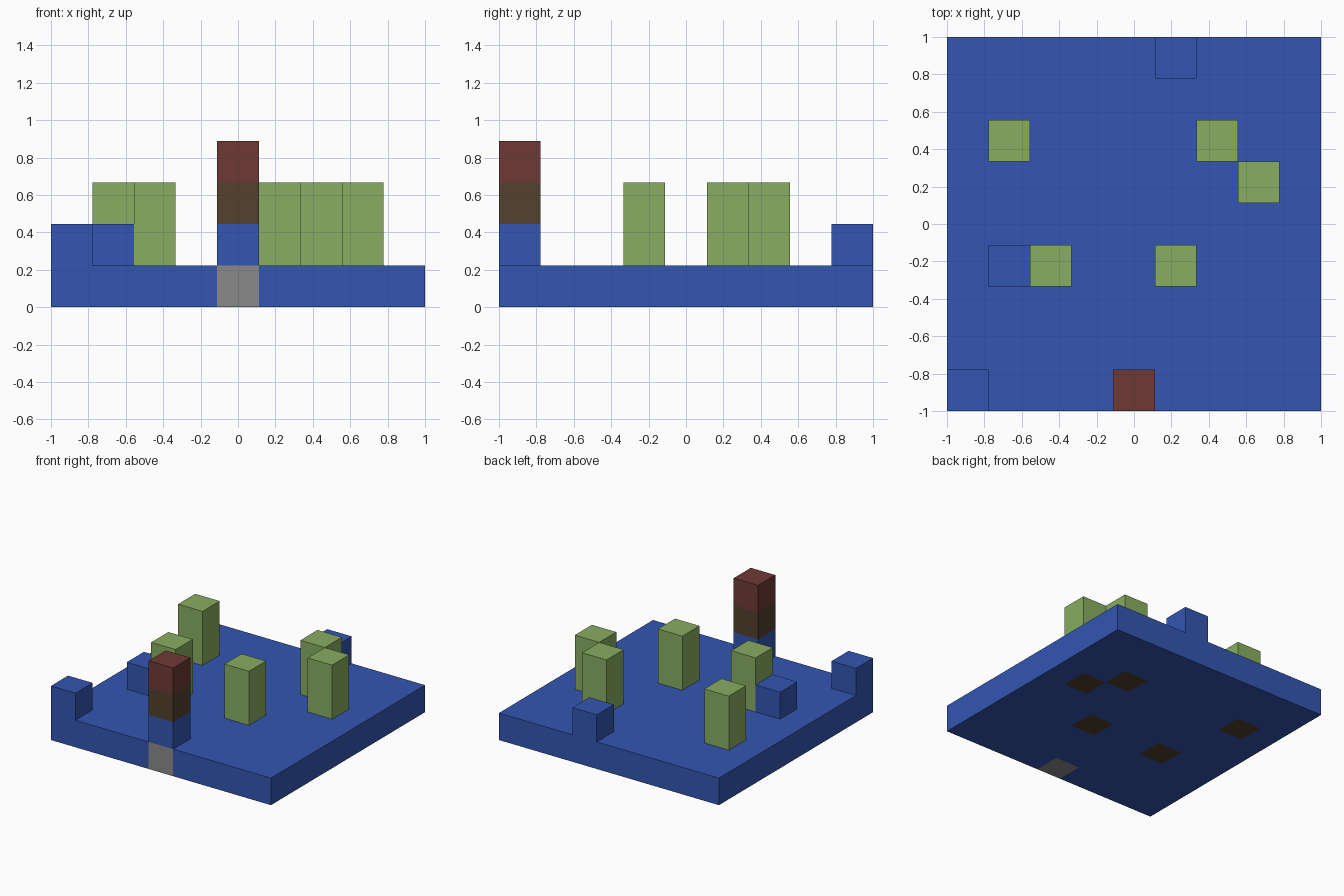
import bpy
import bmesh

CELL = 2 / 9  # the model sits on a grid of nine by nine cells

default = bpy.data.objects.get("Cube")
if default:
    bpy.data.objects.remove(default)


def linear(c):
    c /= 255
    return c / 12.92 if c <= 0.04045 else ((c + 0.055) / 1.055) ** 2.4


def material(name, rgb):
    mat = bpy.data.materials.new(name)
    mat.use_nodes = True
    colour = (*map(linear, rgb), 1)
    mat.diffuse_color = colour
    bsdf = next(n for n in mat.node_tree.nodes if n.type == "BSDF_PRINCIPLED")
    bsdf.inputs["Base Color"].default_value = colour
    return mat


blue = material("blue", (51, 86, 178))
green = material("leaf green", (137, 173, 97))
brown = material("dark brown", (83, 65, 45))
red = material("red brown", (110, 58, 53))
grey = material("stone grey", (138, 138, 138))


def add_object(name, bm, mats):
    mesh = bpy.data.meshes.new(name)
    bm.to_mesh(mesh)
    bm.free()
    for mat in mats:
        mesh.materials.append(mat)
    obj = bpy.data.objects.new(name, mesh)
    bpy.context.collection.objects.link(obj)
    return obj


def block(name, cell, layer, mat, layers=1):
    """Box standing on one grid cell, starting at a given layer."""
    bm = bmesh.new()
    bmesh.ops.create_cube(bm, size=CELL)
    bmesh.ops.scale(bm, vec=(1, 1, layers), verts=bm.verts)
    obj = add_object(name, bm, [mat])
    obj.location = (cell[0] * CELL, cell[1] * CELL, (layer + layers / 2) * CELL)
    return obj


pillar_cells = [(-3, 2), (2, 2), (3, 1), (-2, -1), (1, -1)]
cube_cells = [(-4, -4), (-3, -1), (1, 4)]
tower_cell = (0, -4)

# Base slab: pillar feet and the tower's foot go right through it
bm = bmesh.new()
bmesh.ops.create_grid(bm, x_segments=9, y_segments=9, size=1)
for face in bm.faces:
    centre = face.calc_center_median()
    cell = (round(centre.x / CELL), round(centre.y / CELL))
    face.material_index = 1 if cell in pillar_cells else 2 if cell == tower_cell else 0
base = add_object("base", bm, [blue, brown, grey])
slab = base.modifiers.new("thickness", "SOLIDIFY")
slab.thickness = CELL
slab.offset = 1

# Green pillars
for i, cell in enumerate(pillar_cells, 1):
    block(f"pillar_{i}", cell, 1, green, layers=2)

# Low blue cubes
for i, cell in enumerate(cube_cells, 1):
    block(f"low_cube_{i}", cell, 1, blue)

# Striped tower at the front edge
for layer, (part, mat) in enumerate([("lower", blue), ("middle", brown), ("top", red)], 1):
    block(f"tower_{part}", tower_cell, layer, mat)
